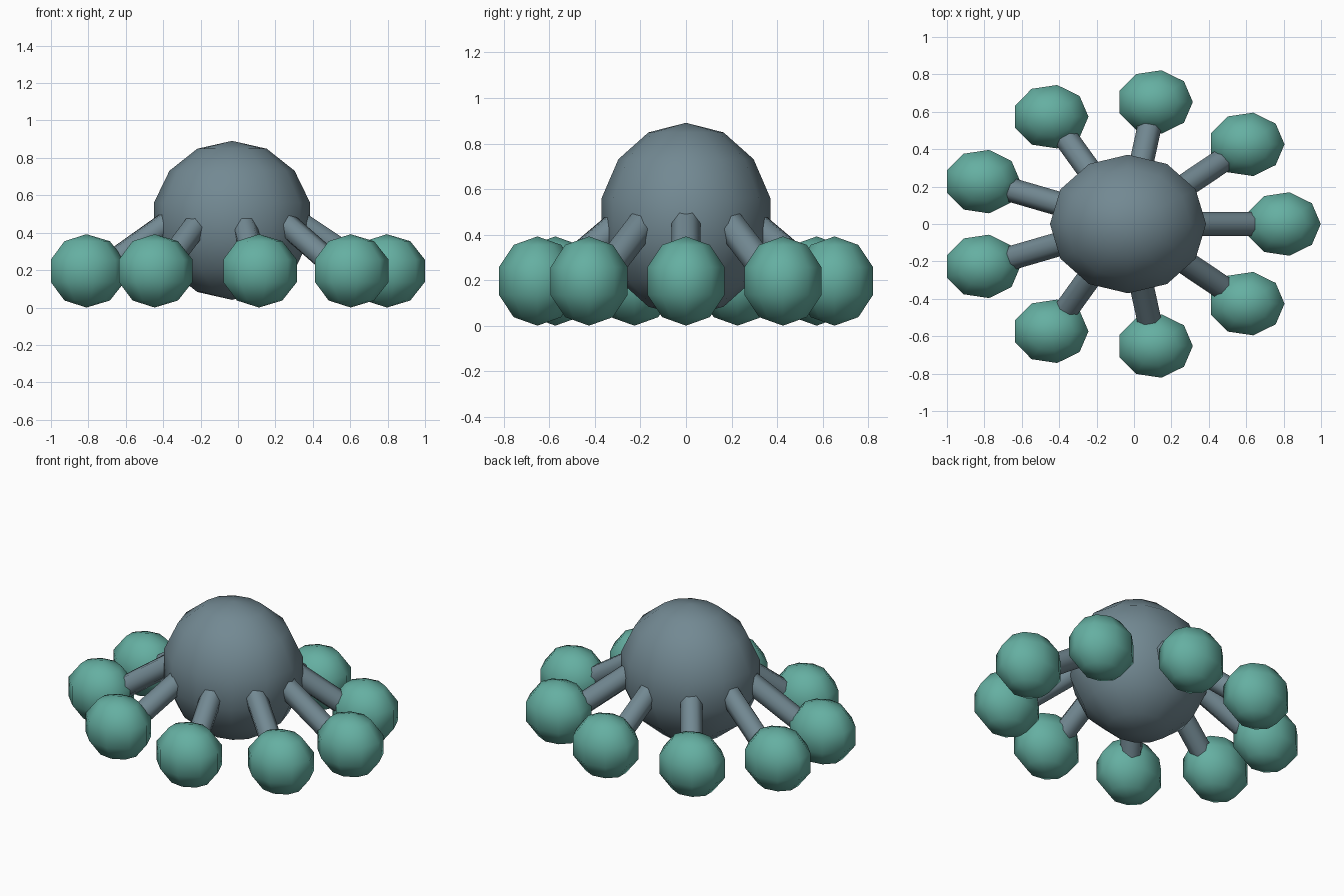
import bpy, bmesh, math
from mathutils import Vector

if "Cube" in bpy.data.objects:
    bpy.data.objects.remove(bpy.data.objects["Cube"])

CX = -0.032          # ring centre in x
ARMS = 9


def finish(bm, name, mat=None):
    bmesh.ops.recalc_face_normals(bm, faces=bm.faces[:])
    for f in bm.faces:
        f.smooth = True
    me = bpy.data.meshes.new(name)
    bm.to_mesh(me)
    bm.free()
    if mat:
        me.materials.append(mat)
    ob = bpy.data.objects.new(name, me)
    bpy.context.collection.objects.link(ob)
    return ob


def ellipsoid(name, centre, radii, segs, stacks, mat):
    # stacked rings between two poles, first vertex on +x
    bm = bmesh.new()
    rings = []
    for j in range(1, stacks):
        p = math.pi * j / stacks
        rings.append([bm.verts.new((math.sin(p) * math.cos(2 * math.pi * i / segs) * radii[0],
                                    math.sin(p) * math.sin(2 * math.pi * i / segs) * radii[1],
                                    math.cos(p) * radii[2])) for i in range(segs)])
    top = bm.verts.new((0, 0, radii[2]))
    bottom = bm.verts.new((0, 0, -radii[2]))
    for i in range(segs):
        k = (i + 1) % segs
        bm.faces.new((top, rings[0][i], rings[0][k]))
        bm.faces.new((bottom, rings[-1][k], rings[-1][i]))
        for a, b in zip(rings, rings[1:]):
            bm.faces.new((a[i], b[i], b[k], a[k]))
    ob = finish(bm, name, mat)
    ob.location = centre
    return ob


def rod(name, a, b, radius, sides, mat):
    # prism between two points with a flat side on top
    a, b = Vector(a), Vector(b)
    d = (b - a).normalized()
    side = d.cross(Vector((0, 0, 1))).normalized()
    up = side.cross(d)
    bm = bmesh.new()
    ends = []
    for p in (a, b):
        ends.append([bm.verts.new(p + radius * (math.sin(t) * side - math.cos(t) * up))
                     for t in (2 * math.pi * i / sides for i in range(sides))])
    for i in range(sides):
        k = (i + 1) % sides
        bm.faces.new((ends[0][i], ends[0][k], ends[1][k], ends[1][i]))
    bm.faces.new(ends[0])
    bm.faces.new(ends[1])
    ob = finish(bm, name, mat)
    bpy.ops.object.select_all(action='DESELECT')
    ob.select_set(True)
    bpy.context.view_layer.objects.active = ob
    bpy.ops.object.shade_smooth_by_angle(angle=math.radians(60))
    return ob


green = bpy.data.materials.new("green")
green.diffuse_color = (0.13, 0.43, 0.36, 1)
green.use_nodes = True
green.node_tree.nodes["Principled BSDF"].inputs["Base Color"].default_value = green.diffuse_color
slate = bpy.data.materials.new("slate")
slate.diffuse_color = (0.17, 0.25, 0.29, 1)
slate.use_nodes = True
slate.node_tree.nodes["Principled BSDF"].inputs["Base Color"].default_value = slate.diffuse_color

# central body
ellipsoid("body", (CX, 0, 0.47), (0.428, 0.38, 0.425), 12, 7, slate)

# sloping arms with a ball foot on an oval ring
for n in range(ARMS):
    t = 2 * math.pi * n / ARMS
    c, s = math.cos(t), math.sin(t) * 0.80

    def at(r, z):
        return (CX + r * c, r * s, z)

    rod(f"arm_{n + 1}", at(0.30, 0.50), at(0.75, 0.20), 0.066, 7, slate)
    ellipsoid(f"foot_ball_{n + 1}", at(0.828, 0.2), (0.213, 0.181, 0.196), 9, 5, green)

# rest the feet on the ground
for ob in bpy.context.collection.objects:
    if ob.name.startswith(("arm", "foot", "body")):
        ob.location.z -= 0.004
